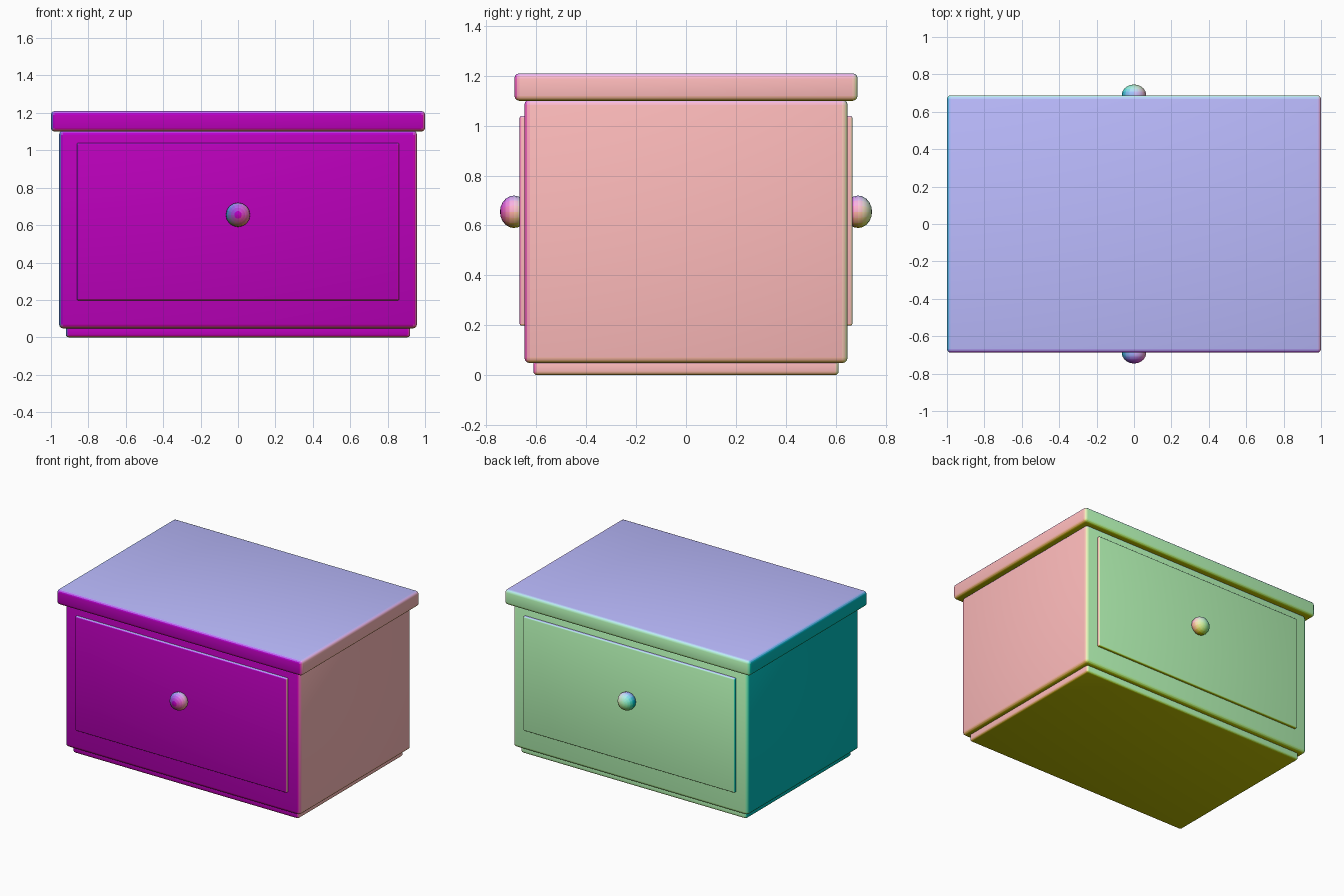
import bpy, bmesh, math
from mathutils import Matrix

if "Cube" in bpy.data.objects:
    bpy.data.objects.remove(bpy.data.objects["Cube"])


def direction_material(n):
    """Material tinted by the direction a face points in."""
    rgb = [round((0.5 + 0.5 * c) * 16) / 16 for c in n]
    name = "tint_" + "_".join(str(int(c * 16)) for c in rgb)
    mat = bpy.data.materials.get(name)
    if mat is None:
        mat = bpy.data.materials.new(name)
        mat.diffuse_color = (*rgb, 1)
        mat.use_nodes = True
        mat.node_tree.nodes["Principled BSDF"].inputs["Base Color"].default_value = mat.diffuse_color
    return mat


def finish(bm, name):
    bm.normal_update()
    mesh = bpy.data.meshes.new(name)
    bm.to_mesh(mesh)
    bm.free()
    obj = bpy.data.objects.new(name, mesh)
    bpy.context.collection.objects.link(obj)
    slots = {}
    for p in mesh.polygons:
        mat = direction_material(p.normal)
        if mat.name not in slots:
            slots[mat.name] = len(slots)
            mesh.materials.append(mat)
        p.material_index = slots[mat.name]
        p.use_smooth = True
    return obj


def box(name, hx, hy, z0, z1, bevel, cy=0.0):
    """Rounded box from half sizes, a height range and a y centre."""
    bm = bmesh.new()
    bmesh.ops.create_cube(bm, size=1)
    bmesh.ops.scale(bm, vec=(2 * hx, 2 * hy, z1 - z0), verts=bm.verts)
    bmesh.ops.translate(bm, vec=(0, cy, (z0 + z1) / 2), verts=bm.verts)
    bmesh.ops.bevel(bm, geom=bm.edges[:], offset=bevel, segments=3,
                    profile=0.5, affect='EDGES')
    return finish(bm, name)


def knob(name, y):
    """Slightly flattened ball with its pole along y."""
    bm = bmesh.new()
    bmesh.ops.create_uvsphere(bm, u_segments=16, v_segments=10, radius=1)
    bmesh.ops.rotate(bm, cent=(0, 0, 0), verts=bm.verts,
                     matrix=Matrix.Rotation(math.pi / 2, 3, 'X'))
    bmesh.ops.scale(bm, vec=(0.065, 0.056, 0.065), verts=bm.verts)
    bmesh.ops.translate(bm, vec=(0, y, 0.655), verts=bm.verts)
    return finish(bm, name)


# Carcass: plinth, body and overhanging top
box("plinth", 0.92, 0.612, 0.0, 0.06, 0.015)
box("body", 0.957, 0.648, 0.048, 1.105, 0.022)
box("top_board", 1.0, 0.688, 1.1, 1.21, 0.02)

# Drawer panel and knob on the front and back
for side, s in (("front", -1), ("back", 1)):
    box(side + "_drawer_panel", 0.862, 0.022, 0.198, 1.04, 0.008, cy=s * 0.645)
    knob(side + "_knob", s * 0.69)
